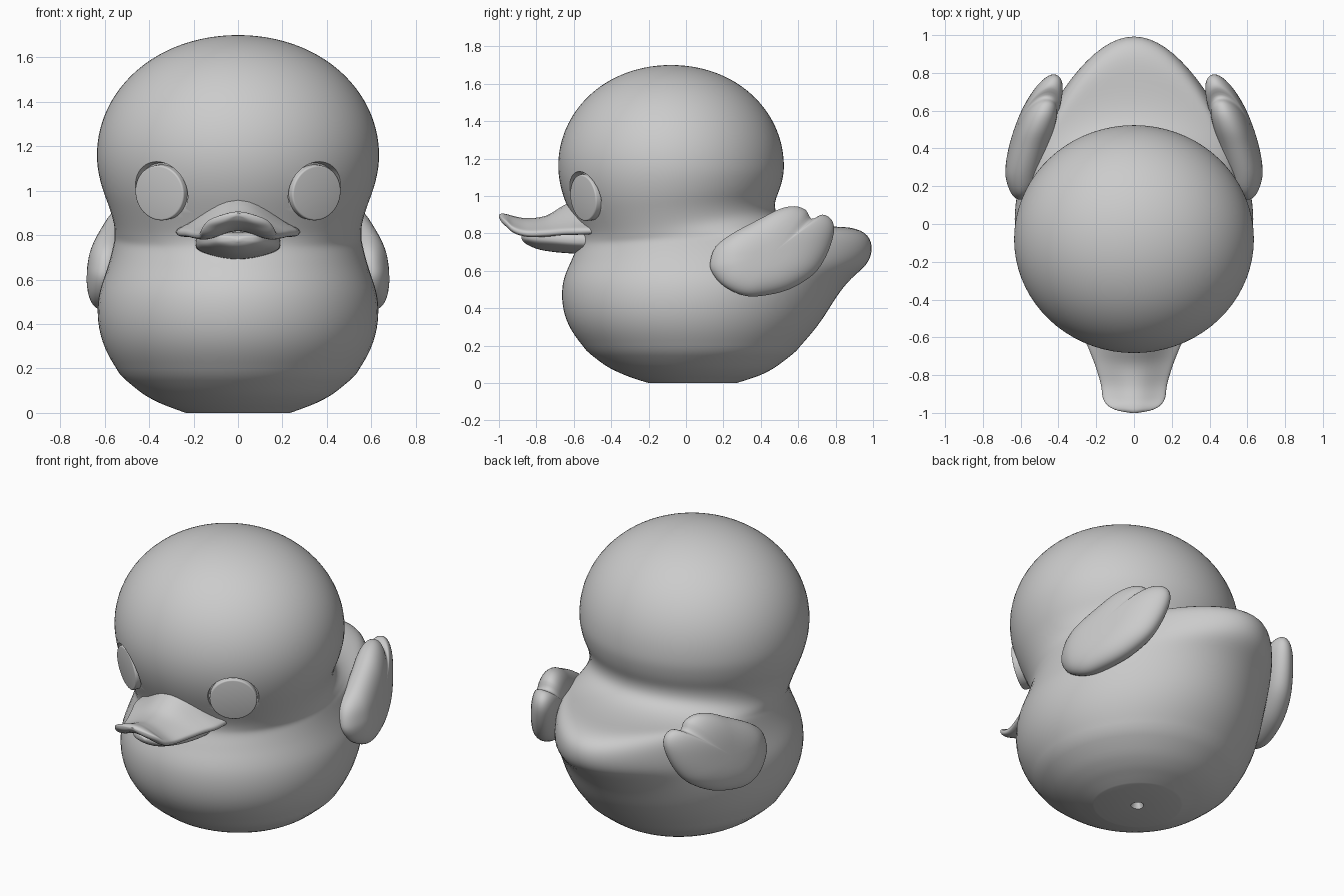
import bpy, bmesh, math
from mathutils import Vector, Matrix

if "Cube" in bpy.data.objects:
    bpy.data.objects.remove(bpy.data.objects["Cube"])


def spline(pts, n, closed=False):
    """Catmull-Rom through tuples of any length."""
    out, m = [], len(pts)
    for i in range(m if closed else m - 1):
        ids = [i - 1, i, i + 1, i + 2]
        p = [pts[j % m] if closed else pts[min(max(j, 0), m - 1)] for j in ids]
        for k in range(n):
            t = k / n
            out.append(tuple(0.5 * (2 * b + (c - a) * t + (2 * a - 5 * b + 4 * c - d) * t * t
                                    + (3 * b - a - 3 * c + d) * t ** 3) for a, b, c, d in zip(*p)))
    return out if closed else out + [tuple(pts[-1])]


def spow(v, e):
    return math.copysign(abs(v) ** e, v)


def finish(name, bm, soften_above=None):
    bmesh.ops.remove_doubles(bm, verts=bm.verts, dist=0.0005)
    bmesh.ops.recalc_face_normals(bm, faces=bm.faces)
    if soften_above is not None:
        soft = [v for v in bm.verts if v.co.z > soften_above]
        for _ in range(10):
            bmesh.ops.smooth_vert(bm, verts=soft, factor=.5, use_axis_x=True, use_axis_y=True, use_axis_z=True)
    me = bpy.data.meshes.new(name)
    bm.to_mesh(me)
    bm.free()
    ob = bpy.data.objects.new(name, me)
    bpy.context.collection.objects.link(ob)
    return ob


def loft(name, rings, soften_above=None):
    bm = bmesh.new()
    rows = [[bm.verts.new(p) for p in r] for r in rings]
    for a, b in zip(rows, rows[1:]):
        for i in range(len(a)):
            j = (i + 1) % len(a)
            bm.faces.new((a[i], a[j], b[j], b[i]))
    bm.faces.new(rows[0])
    bm.faces.new(rows[-1])
    return finish(name, bm, soften_above)


def smooth(ob, angle=35):
    bpy.ops.object.select_all(action='DESELECT')
    ob.select_set(True)
    bpy.context.view_layer.objects.active = ob
    for m in list(ob.modifiers):
        bpy.ops.object.modifier_apply(modifier=m.name)
    bpy.ops.object.shade_smooth_by_angle(angle=math.radians(angle))


# body, tail and neck: tilted rings (z front, z back, y front, y back, half width)
SECTIONS = [
    (0, 0, -.20, .27, .235), (.02, .02, -.265, .335, .29), (.05, .05, -.345, .415, .364),
    (.10, .10, -.44, .50, .447), (.20, .20, -.56, .62, .555),
    (.31, .33, -.637, .73, .618), (.42, .46, -.668, .81, .64), (.52, .56, -.668, .89, .632),
    (.59, .63, -.648, .975, .61), (.64, .71, -.625, 1.005, .59),
    (.68, .79, -.608, .985, .575), (.71, .835, -.594, .89, .566), (.735, .835, -.584, .72, .561),
    (.765, .852, -.577, .57, .56), (.81, .90, -.58, .488, .563), (.90, .97, -.62, .48, .588),
    (.98, 1.03, -.655, .505, .615), (1.07, 1.10, -.681, .524, .635)]
# head: dome rings
SECTIONS += [(z, z, -.08 - .61 * c, -.08 + .61 * c, .642 * c) for z, c in
             ((1.16 + .54 * math.sin(a), spow(math.cos(a), .96)) for a in
              (math.radians(d) for d in (0, 9, 18, 27, 36, 45, 54, 63, 72, 80, 86, 89.5)))]


def body_ring(zf, zb, yf, yb, w, n=72):
    yc = min((yf + yb) / 2, .02)
    taper = max(0, yb - .6) * .5
    ring = []
    for i in range(n):
        a = 2 * math.pi * i / n
        s = math.sin(a)
        y = yc + s * ((yb - yc) if s > 0 else (yc - yf))
        x = w * math.cos(a) * (1 - taper * max(0, s) ** 2)
        t = (y - yf) / (yb - yf)
        ring.append((x, y, zf + (zb - zf) * t * t * (3 - 2 * t)))
    return ring


# small plug hole in the flat base comes first
rings = [body_ring(z, z, .03 - r, .03 + r, r) for z, r in ((.04, .02), (0, .035))]
rings += [body_ring(*s) for s in spline(SECTIONS, 4)]
body = loft("body_and_head", rings, soften_above=.2)


# eyes: flat oval discs set in shallow sockets
def oval(name, matrix, rx, ry, lo, hi, flare=1):
    bm = bmesh.new()
    bmesh.ops.create_cone(bm, cap_ends=True, segments=48, radius1=1, radius2=flare, depth=1)
    place = matrix @ Matrix.Translation((0, 0, (lo + hi) / 2)) @ Matrix.Diagonal((rx, ry, hi - lo, 1))
    bmesh.ops.transform(bm, matrix=place, verts=bm.verts)
    return finish(name, bm)


for side, label in ((1, "left"), (-1, "right")):
    normal = Vector((side * .53, -.84, -.11))
    mat = Matrix.Translation((side * .353, -.548, .99)) @ normal.to_track_quat('Z', 'Y').to_matrix().to_4x4()
    cutter = oval(label + "_socket_cutter", mat, .136, .132, -.03, .15, 1.35)
    cutter.hide_render = True
    cutter.hide_set(True)
    cut = body.modifiers.new("socket", 'BOOLEAN')
    cut.operation, cut.object, cut.solver = 'DIFFERENCE', cutter, 'EXACT'
    eye = oval(label + "_eye", mat, .129, .125, -.06, .004)
    bev = eye.modifiers.new("bevel", 'BEVEL')
    bev.width, bev.segments = .008, 3
    smooth(eye)
smooth(body, 28)


# bill halves: arched sections (y, half width, z middle, z edge, half thickness)
def bill(name, stations, n=48):
    rings = []
    for y, w, zm, ze, th in spline(stations, 4):
        ring = []
        for i in range(n):
            a = 2 * math.pi * i / n
            u = spow(math.cos(a), .8)
            arch = ze + (zm - ze) * (1 + math.cos(math.pi * u)) / 2
            ring.append((w * u, y, arch + th * spow(math.sin(a), .7)))
        rings.append(ring)
    smooth(loft(name, rings), 50)


bill("upper_bill", [
    (-.48, .28, .95, .815, .036), (-.58, .272, .945, .812, .038), (-.66, .24, .91, .81, .036),
    (-.75, .205, .86, .802, .034), (-.85, .175, .85, .80, .031), (-.92, .165, .862, .82, .03),
    (-.96, .14, .876, .853, .027), (-.985, .095, .886, .872, .02), (-1.0, .02, .893, .89, .006)])
bill("lower_bill", [
    (-.46, .19, .745, .76, .055), (-.60, .19, .747, .765, .055), (-.72, .172, .755, .775, .053),
    (-.80, .135, .765, .78, .047), (-.86, .085, .775, .782, .028), (-.88, .01, .777, .78, .005)])

# wings: puffed side outline (y, z) with notched feather tips, curving inward at the back
OUTLINE = [(.13, .65), (.16, .73), (.25, .80), (.40, .88), (.50, .93), (.58, .945), (.64, .925),
           (.672, .878), (.73, .90), (.78, .87), (.79, .80), (.75, .68), (.68, .58), (.55, .50),
           (.40, .465), (.30, .47), (.20, .52), (.14, .59)]
outline = spline(OUTLINE, 4, closed=True)
rings = []
for i in range(-12, 13):
    b = math.radians(i * 7.4)
    s, off = math.cos(b) ** .65, math.sin(b) * (.09 if i > 0 else .105)
    ring = []
    for oy, oz in outline:
        y, z = .46 + (oy - .46) * s, .69 + (oz - .69) * s
        xc = .60 - .34 * max(0, y - .25) ** 1.3 - .12 * (z - .65)
        ring.append((xc + off, y, z))
    rings.append(ring)
wing = loft("wings", rings)
wing.modifiers.new("mirror", 'MIRROR').use_mirror_merge = False
smooth(wing, 60)
